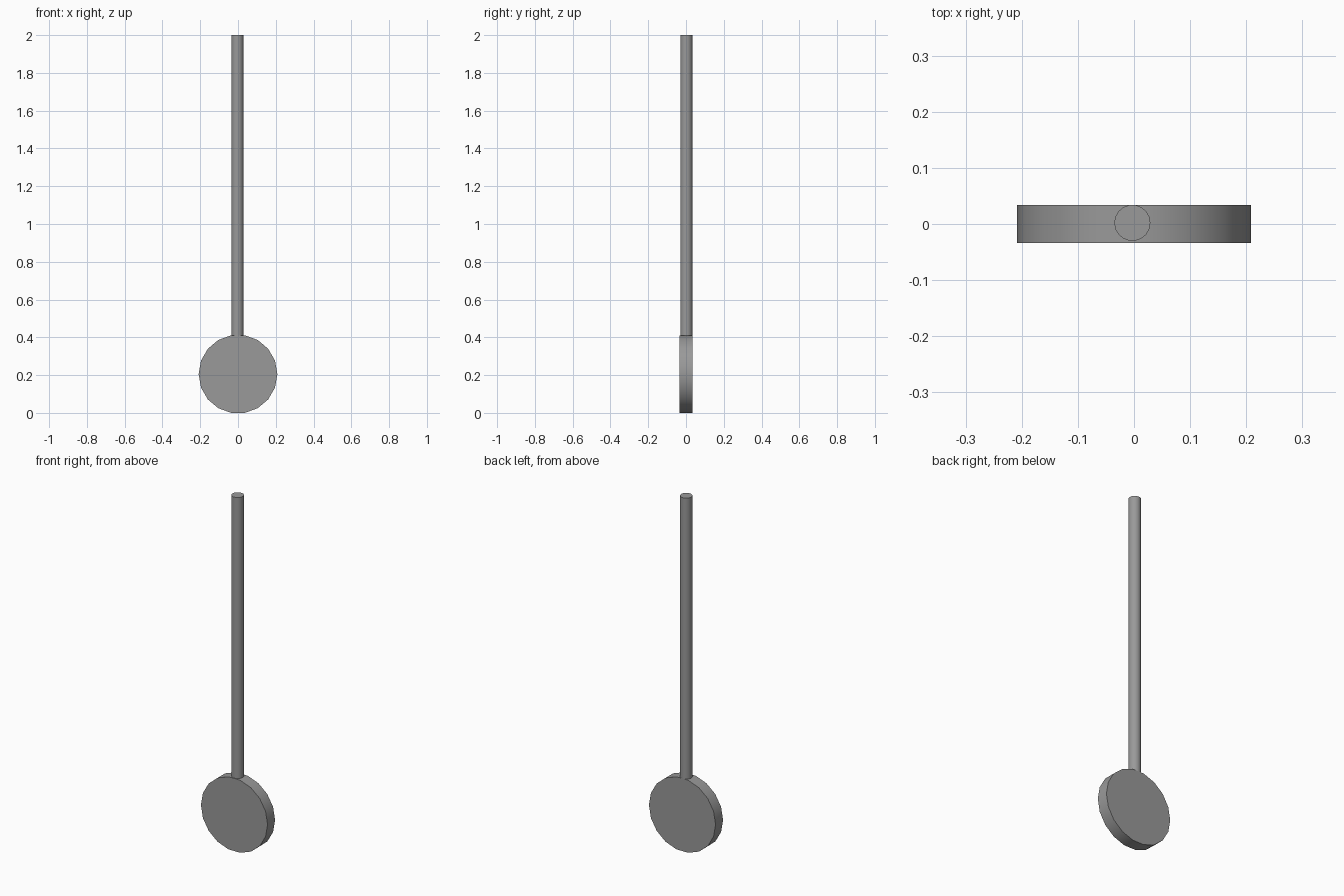
import bpy, math

if "Cube" in bpy.data.objects:
    bpy.data.objects.remove(bpy.data.objects["Cube"])

SIDES = 18
DISC_R = 0.2085
DISC_Z = DISC_R * math.cos(math.pi / SIDES)   # rests on a flat side
ROD_R = 0.0322
ROD_BOTTOM, ROD_TOP = 2 * DISC_Z - 0.002, 2.0

# Dark grey finish
grey = bpy.data.materials.new("dark_grey")
grey.diffuse_color = (0.32, 0.32, 0.32, 1)
grey.use_nodes = True
grey.node_tree.nodes["Principled BSDF"].inputs["Base Color"].default_value = grey.diffuse_color


def cylinder(name, radius, depth, location, rotation=(0, 0, 0)):
    bpy.ops.mesh.primitive_cylinder_add(vertices=SIDES, radius=radius, depth=depth,
                                        location=location, rotation=rotation)
    obj = bpy.context.object
    obj.name = name
    obj.data.materials.append(grey)
    bpy.ops.object.shade_smooth_by_angle(angle=math.radians(30))
    return obj


# Round weight at the bottom, facing front, corners at left and right
cylinder("pendulum_disc", DISC_R, 0.067, (0, 0, DISC_Z), (math.pi / 2, math.pi / 2, 0))

# Long rod rising from the rim, very slightly off centre
cylinder("pendulum_rod", ROD_R, ROD_TOP - ROD_BOTTOM,
         (-0.003, 0.002, (ROD_TOP + ROD_BOTTOM) / 2), (0, 0, math.pi / 2))
